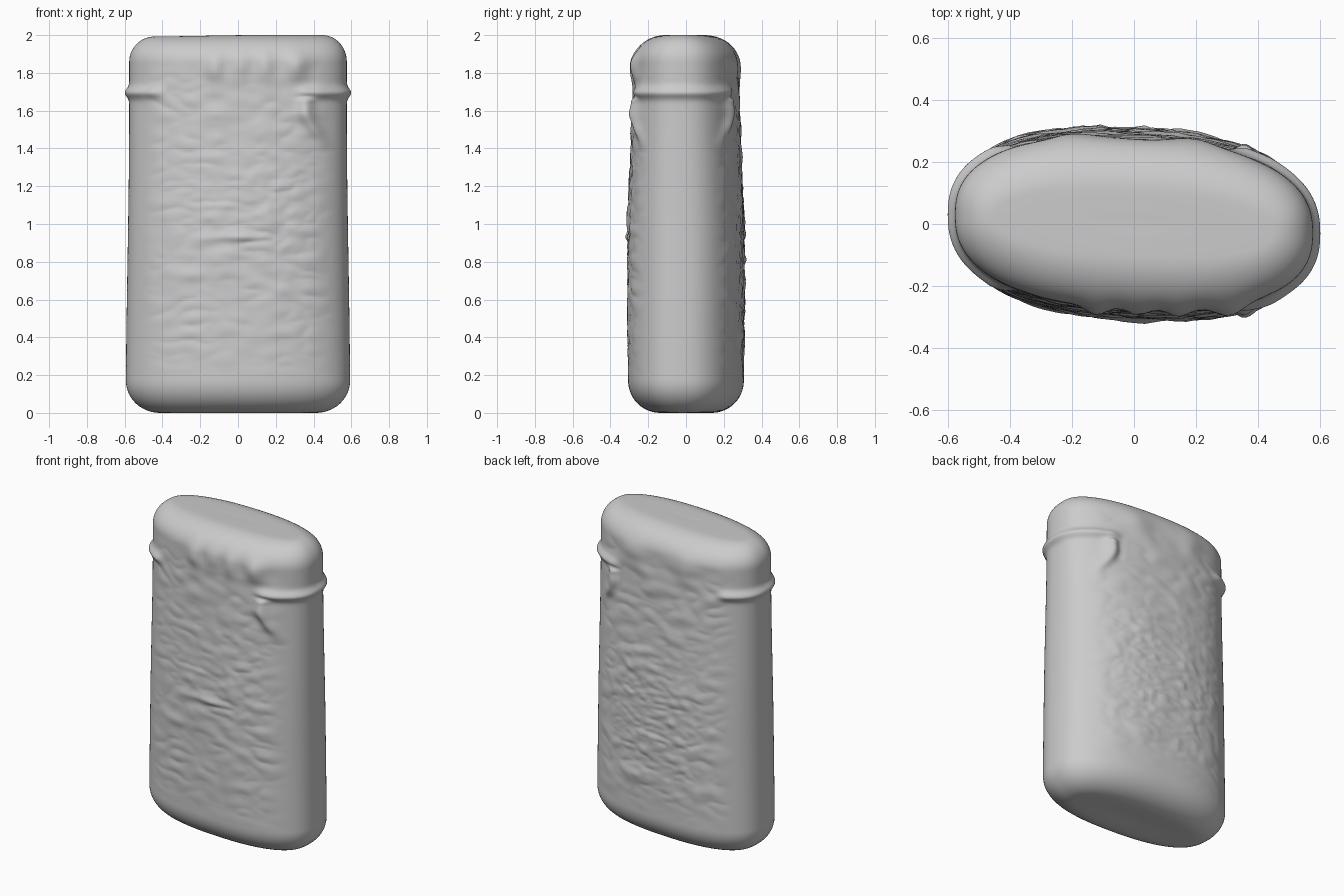
import bpy, bmesh, math
from mathutils import Vector, noise

if "Cube" in bpy.data.objects:
    bpy.data.objects.remove(bpy.data.objects["Cube"])

SEG, ROWS, EXP = 200, 200, 2.45


def gauss(v, c, w):
    return math.exp(-((v - c) / w) ** 2)


def step(a, b, v):
    t = min(1, max(0, (v - a) / (b - a)))
    return t * t * (3 - 2 * t)


def half_size(z):
    # Half width and half depth of the straight wall, tapering upward
    t = z / 2
    return 0.594 - 0.018 * step(0, 0.8, t), 0.303 - 0.03 * step(0.4, 0.95, t)


# Profile rows: (z, half width, half depth)
rows = []
for s in (0.25, 0.5, 0.75):
    rows.append((0.006 * (1 - s), 0.40 * s, 0.12 * s))
for i in range(13):
    a = math.pi / 2 * i / 12
    hx, hy = half_size(0.17)
    rows.append((0.17 * (1 - math.cos(a)), hx - 0.18 * (1 - math.sin(a)),
                 hy - 0.17 * (1 - math.sin(a))))
for i in range(1, ROWS):
    z = 0.17 + 1.69 * i / ROWS
    rows.append((z, *half_size(z)))
for i in range(15):
    a = math.pi / 2 * i / 14
    hx, hy = half_size(1.86)
    rows.append((1.86 + 0.14 * math.sin(a), hx - 0.13 * (1 - math.cos(a)),
                 hy - 0.17 * (1 - math.cos(a))))
for s in (0.75, 0.5, 0.25):
    rows.append((2.0, 0.444 * s, 0.102 * s))


def surface_relief(x, z, front, face):
    # Worn, lumpy front and back with an eroded patch
    side = -1 if front else 1
    p = Vector((x, side * 3.7, z))
    area = face * step(0.56, 0.36, abs(x)) * step(0.12, 0.4, z) * step(1.95, 1.7, z)
    lumps = noise.noise(p * 4) * 0.010 + noise.noise(Vector((x * 8, side * 5, z * 13))) * 0.009
    patch = (gauss(x, 0.08, 0.26) * gauss(z, 1.1, 0.4) if front
             else gauss(x, 0.02, 0.3) * gauss(z, 0.8, 0.45))
    fine = noise.noise(p * 21) * (0.008 if front else 0.017) * patch
    d = area * (lumps + fine)
    # Hollows under the cap edge
    hollows = ((-0.12, 0.045, 0.025), (0.01, 0.045, 0.022), (0.14, 0.045, 0.022),
               (0.31, 0.06, 0.035)) if front else ((-0.2, 0.1, 0.015), (0.2, 0.1, 0.015))
    for c, w, depth in hollows:
        d -= depth * gauss(x, c, w) * gauss(z, 1.83, 0.075)
    # Broken notch below the right end of the rim
    edge = 0.36 + 0.10 * step(1.6, 1.38, z)
    d -= 0.035 * gauss(x, edge, 0.04) * step(1.36, 1.6, z) * step(1.68, 1.65, z)
    if front:
        # Worn horizontal grooves
        d -= 0.012 * gauss(x, -0.05, 0.13) * gauss(z, 1.10, 0.025)
        d -= 0.012 * gauss(x, 0.03, 0.1) * gauss(z, 0.93, 0.022)
        d -= 0.010 * gauss(x, 0.24, 0.08) * gauss(z, 1.2, 0.035)
    else:
        d -= 0.012 * gauss(x, 0.15, 0.09) * gauss(z, 0.4, 0.08)
    return d


def point(z, hx, hy, k):
    a = 2 * math.pi * k / SEG
    c, s = math.cos(a), math.sin(a)
    x = hx * math.copysign(abs(c) ** (2 / EXP), c)
    y = hy * math.copysign(abs(s) ** (2 / EXP), s)
    front = s < 0
    face = step(0.25, 0.75, abs(s))
    if 0.1 < z < 1.97:
        y += math.copysign(face * surface_relief(x, z, front, face), s)
    # Raised rim wrapping both ends, fading out on the faces
    end = step(0.28, 0.37, x) if x > 0 else step(0.36, 0.46, -x)
    rim = 0.024 * gauss(z, 1.695, 0.028) * end
    n = Vector((c / hx, s / hy)).normalized()
    x += rim * n.x
    y += rim * n.y
    # Slight skew of the cross-section and soft sway on top
    y -= 0.05 * x
    z -= 0.008 * step(0.1, -0.5, x) * step(1.8, 2.0, z)
    return x, y, z


# Loft the rows into one closed body
bm = bmesh.new()
rings = [[bm.verts.new(point(*r, k)) for k in range(SEG)] for r in rows]
for lo, hi in zip(rings, rings[1:]):
    for k in range(SEG):
        j = (k + 1) % SEG
        bm.faces.new((lo[k], lo[j], hi[j], hi[k]))
bottom = bm.verts.new((0, 0, 0.006))
top = bm.verts.new((0, 0, 1.998))
for k in range(SEG):
    j = (k + 1) % SEG
    bm.faces.new((bottom, rings[0][j], rings[0][k]))
    bm.faces.new((top, rings[-1][k], rings[-1][j]))
bmesh.ops.recalc_face_normals(bm, faces=bm.faces)
for f in bm.faces:
    f.smooth = True
mesh = bpy.data.meshes.new("worn_case")
bm.to_mesh(mesh)
bm.free()
body = bpy.data.objects.new("worn_case", mesh)
bpy.context.collection.objects.link(body)
